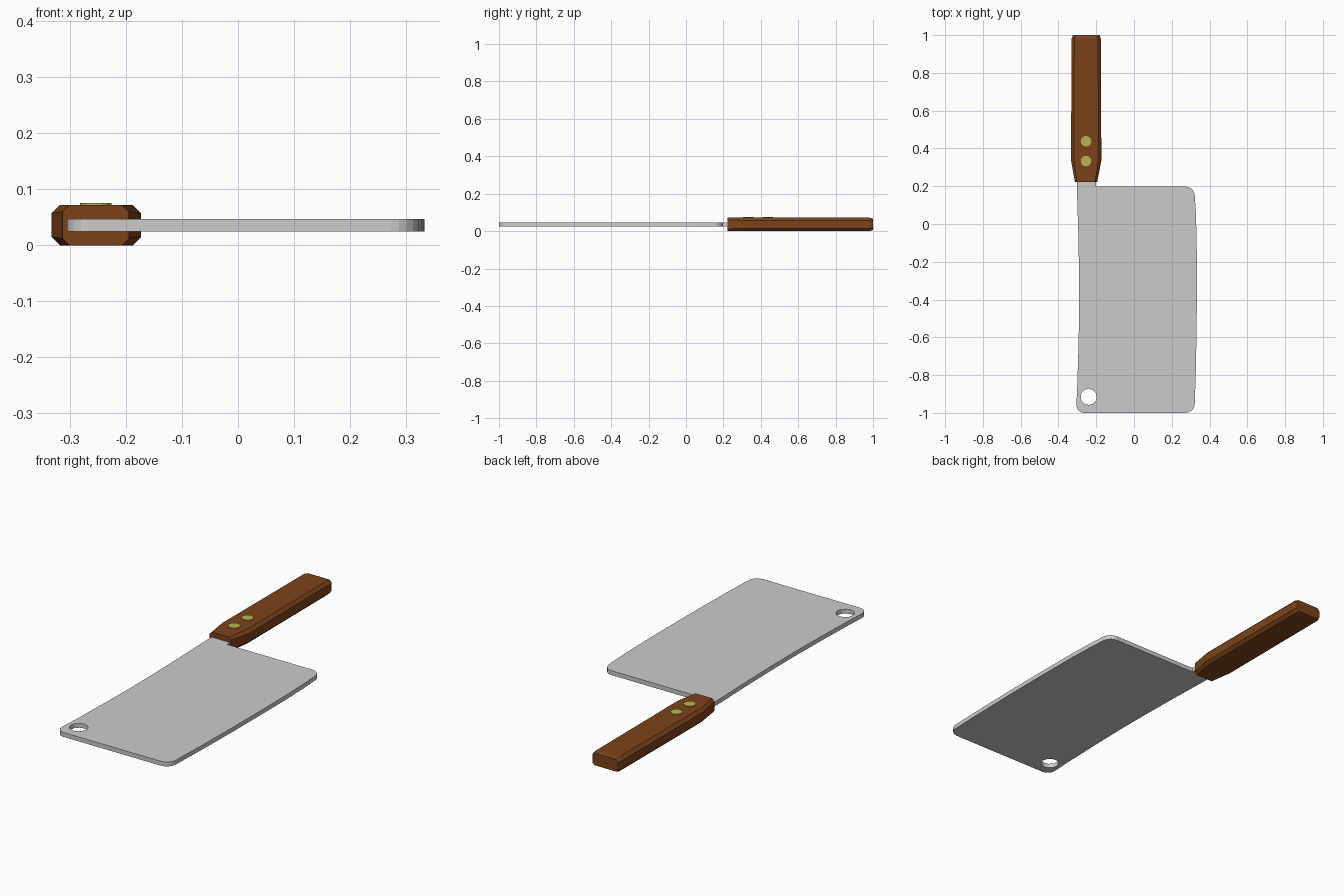
import bpy, bmesh, math

if "Cube" in bpy.data.objects:
    bpy.data.objects.remove(bpy.data.objects["Cube"])


def material(name, rgb):
    m = bpy.data.materials.new(name)
    m.diffuse_color = (*rgb, 1)
    m.use_nodes = True
    m.node_tree.nodes["Principled BSDF"].inputs["Base Color"].default_value = m.diffuse_color
    return m


wood = material("wood", (0.2, 0.055, 0.01))
brass = material("brass", (0.5, 0.45, 0.08))


def arc(cx, cy, r, a0, a1, n):
    return [(cx + r * math.cos(math.radians(a0 + (a1 - a0) * i / n)),
             cy + r * math.sin(math.radians(a0 + (a1 - a0) * i / n))) for i in range(n + 1)]


def plate(name, outlines, z, half):
    """Flat plate filled between closed outlines (inner ones become holes)."""
    cu = bpy.data.curves.new(name, 'CURVE')
    cu.dimensions, cu.fill_mode, cu.extrude = '2D', 'BOTH', half
    for pts in outlines:
        s = cu.splines.new('POLY')
        s.points.add(len(pts) - 1)
        for p, (x, y) in zip(s.points, pts):
            p.co = (x, y, 0, 1)
        s.use_cyclic_u, s.use_smooth = True, False
    ob = bpy.data.objects.new(name, cu)
    ob.location.z = z
    bpy.context.collection.objects.link(ob)
    bpy.ops.object.select_all(action='DESELECT')
    bpy.context.view_layer.objects.active = ob
    ob.select_set(True)
    bpy.ops.object.convert(target='MESH')
    bm = bmesh.new()
    bm.from_mesh(ob.data)
    bmesh.ops.remove_doubles(bm, verts=bm.verts, dist=1e-5)
    bmesh.ops.recalc_face_normals(bm, faces=bm.faces)
    for f in bm.faces:
        f.smooth = False
    bm.to_mesh(ob.data)
    bm.free()


# Blade: bowed cutting edge, slightly hollow spine, short tang and hanging hole
outline = [(-0.200, 0.26), (-0.302, 0.26), (-0.301, 0.15), (-0.295, -0.05), (-0.291, -0.25),
           (-0.290, -0.45), (-0.294, -0.65), (-0.300, -0.85)]
outline += arc(-0.265, -0.96, 0.04, 180, 270, 4)
outline += arc(0.272, -0.95, 0.05, 270, 360, 5)
outline += [(0.328, -0.75), (0.332, -0.52), (0.333, -0.3), (0.332, -0.1), (0.328, 0.05)]
outline += arc(0.272, 0.148, 0.05, 0, 90, 5)
outline += [(-0.200, 0.198)]
plate("blade", [outline, arc(-0.24, -0.915, 0.043, 0, 330, 11)], 0.036, 0.011)

# Handle: octagonal sections lofted along y (y, x0, x1, z0, z1, chamfer)
sections = [(0.222, -0.313, -0.195, 0.0, 0.072, 0.012),
            (0.335, -0.333, -0.173, 0.0, 0.072, 0.015),
            (0.98, -0.331, -0.175, 0.0, 0.072, 0.015),
            (1.0, -0.323, -0.182, 0.006, 0.066, 0.012)]
bm = bmesh.new()
rings = []
for y, x0, x1, z0, z1, c in sections:
    ring = [(x0 + c, z0), (x1 - c, z0), (x1, z0 + c), (x1, z1 - c),
            (x1 - c, z1), (x0 + c, z1), (x0, z1 - c), (x0, z0 + c)]
    rings.append([bm.verts.new((x, y, z)) for x, z in ring])
for a, b in zip(rings, rings[1:]):
    for i in range(8):
        j = (i + 1) % 8
        bm.faces.new((a[i], a[j], b[j], b[i]))
bm.faces.new(rings[0])
bm.faces.new(rings[-1])
bmesh.ops.recalc_face_normals(bm, faces=bm.faces)
me = bpy.data.meshes.new("handle")
bm.to_mesh(me)
bm.free()
me.materials.append(wood)
bpy.context.collection.objects.link(bpy.data.objects.new("handle", me))

# Rivets on the upper face
for i, y in enumerate((0.333, 0.438)):
    bpy.ops.mesh.primitive_cylinder_add(vertices=16, radius=0.028, depth=0.01,
                                        location=(-0.254, y, 0.0705))
    rivet = bpy.context.object
    rivet.name = f"rivet_{i + 1}"
    rivet.data.materials.append(brass)
